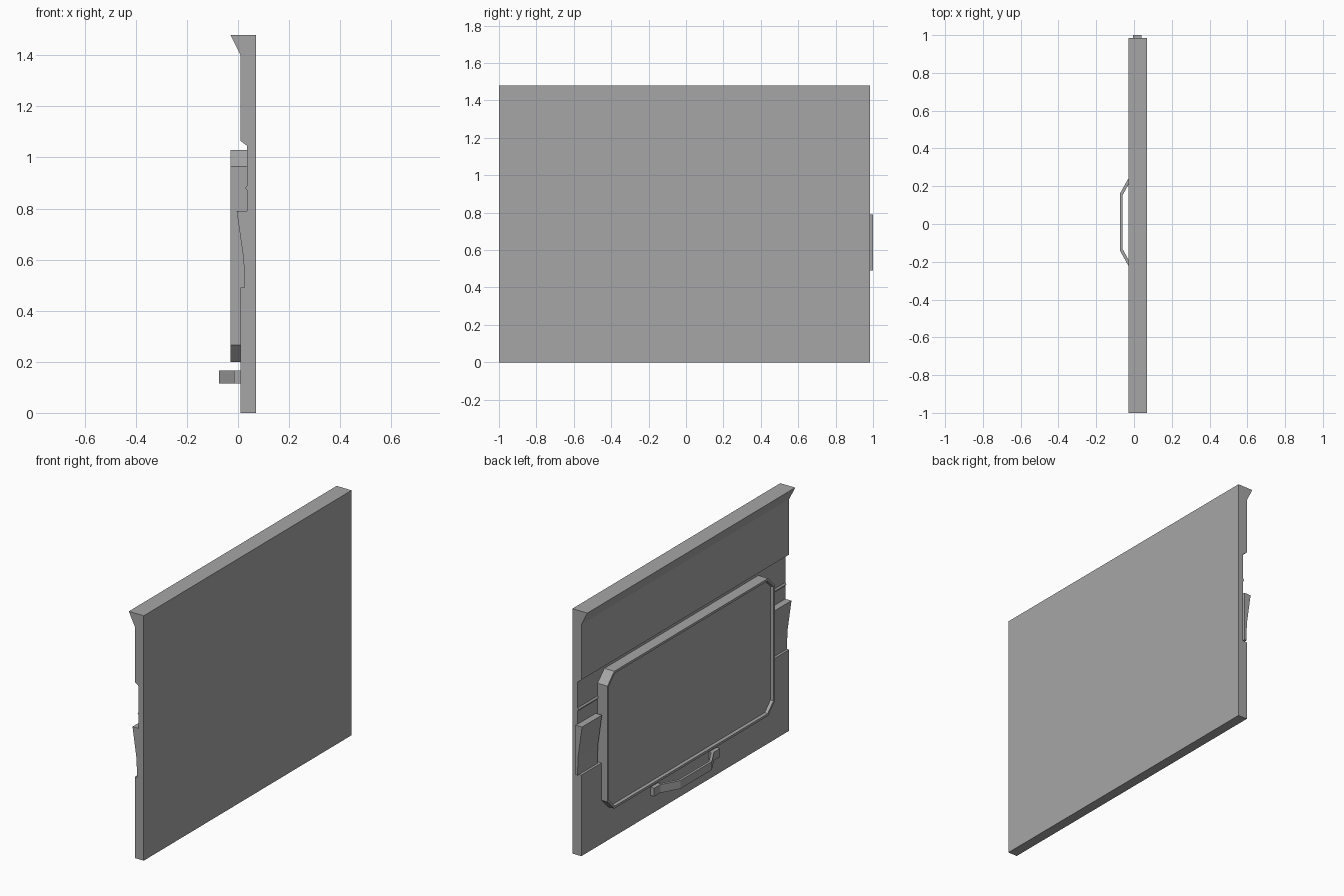
import bpy
import bmesh

if "Cube" in bpy.data.objects:
    bpy.data.objects.remove(bpy.data.objects["Cube"], do_unlink=True)

GREY = (0.38, 0.38, 0.38, 1.0)
grey = bpy.data.materials.new("plain grey")
grey.use_nodes = True
grey.diffuse_color = GREY
grey.node_tree.nodes["Principled BSDF"].inputs["Base Color"].default_value = GREY


def prism(name, profile, axis, start, end, detail=None):
    """Extrude a 2D profile along one axis; the profile uses the other two axes in order."""
    bm = bmesh.new()
    verts = []
    for point in profile:
        co = list(point)
        co.insert(axis, start)
        verts.append(bm.verts.new(co))
    base = bm.faces.new(verts)
    out = bmesh.ops.extrude_face_region(bm, geom=[base], use_keep_orig=True)
    moved = [g for g in out["geom"] if isinstance(g, bmesh.types.BMVert)]
    shift = [0, 0, 0]
    shift[axis] = end - start
    bmesh.ops.translate(bm, vec=shift, verts=moved)
    bmesh.ops.recalc_face_normals(bm, faces=bm.faces)
    if detail:
        detail(bm)
    mesh = bpy.data.meshes.new(name)
    bm.to_mesh(mesh)
    bm.free()
    mesh.materials.append(grey)
    obj = bpy.data.objects.new(name, mesh)
    bpy.context.collection.objects.link(obj)
    return obj


# Main slab: flared top lip, shallow channel and a small ridge inside it
BACK, FACE, CHANNEL = 0.07, 0.01, 0.036
slab = [(BACK, 0), (BACK, 1.48), (-0.03, 1.48), (FACE, 1.40), (FACE, 1.065),
        (CHANNEL, 1.045), (CHANNEL, 0.89), (0.028, 0.88), (CHANNEL, 0.87),
        (CHANNEL, 0.49), (FACE, 0.49), (FACE, 0)]
prism("slab", slab, 1, -1.0, 0.985)


# Raised panel with clipped corners and a thin rim around a recess
def recess(bm):
    front = min(bm.faces, key=lambda f: f.calc_center_median().x)
    bmesh.ops.inset_region(bm, faces=[front], thickness=0.014, use_even_offset=True)
    bmesh.ops.inset_region(bm, faces=[front], thickness=0.003, depth=-0.018,
                           use_even_offset=True)


MID, HALF, CLIP, LOW, HIGH = -0.007, 0.80, 0.065, 0.20, 1.03
corner = HALF - CLIP
panel = [(MID - corner, LOW), (MID + corner, LOW),
         (MID + HALF, LOW + CLIP), (MID + HALF, HIGH - CLIP),
         (MID + corner, HIGH), (MID - corner, HIGH),
         (MID - HALF, HIGH - CLIP), (MID - HALF, LOW + CLIP)]
prism("raised_panel", panel, 0, 0.045, -0.03, recess)

# Wedge latches at both ends of the channel
wedge = [(0.04, 0.49), (0.04, 0.79), (-0.005, 0.79), (0.022, 0.60), (0.025, 0.49)]
for name, outer, inner in (("latch_rear", 1.0, 0.81), ("latch_front", -1.0, -0.82)):
    prism(name, wedge, 1, outer, inner)

# Carry handle: a bent strap with two feet
outer = [(0.015, 0.315), (-0.015, 0.315), (-0.015, 0.257), (-0.075, 0.15)]
inner = [(-0.06, 0.143), (-0.004, 0.245), (0.015, 0.245)]


def mirrored(points):
    return [(x, -y) for x, y in reversed(points)]


strap = outer + mirrored(outer) + mirrored(inner) + inner[::-1][::-1]
strap = [(x, y + 0.01) for x, y in strap]
prism("handle", strap, 2, 0.115, 0.165)
